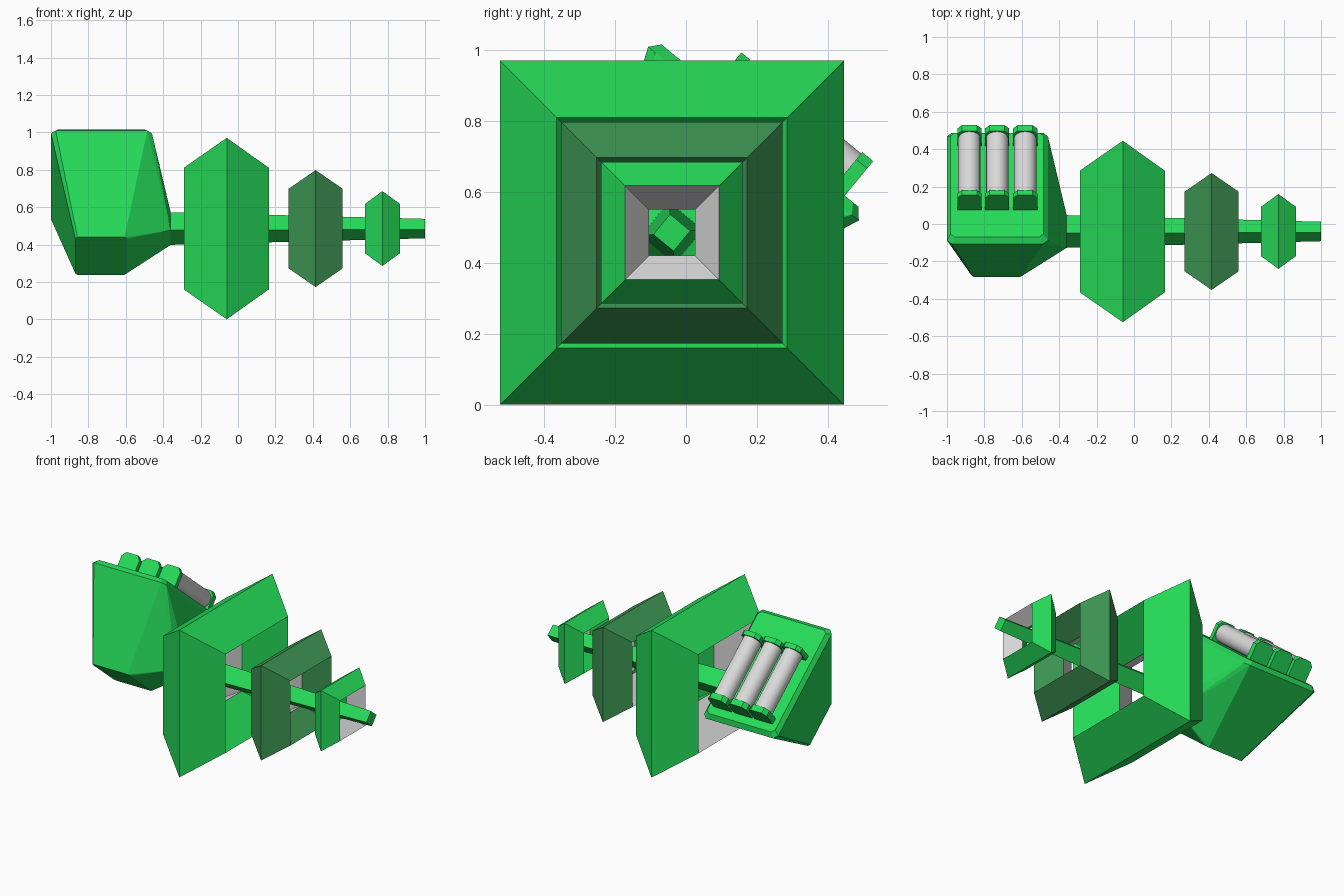
import bpy, bmesh, math
from mathutils import Matrix, Vector

if "Cube" in bpy.data.objects:
    bpy.data.objects.remove(bpy.data.objects["Cube"])


def material(name, rgb):
    m = bpy.data.materials.new(name)
    m.use_nodes = True
    m.diffuse_color = (*rgb, 1)
    m.node_tree.nodes["Principled BSDF"].inputs["Base Color"].default_value = (*rgb, 1)
    return m


green = material("bright green", (0.019, 0.71, 0.10))
dark = material("dull green", (0.046, 0.30, 0.085))
white = material("light grey", (0.70, 0.70, 0.70))

AXIS = Vector((0, -0.04, 0.486))          # the rod's centre line
TILTED = Matrix.Translation(AXIS) @ Matrix.Rotation(math.radians(-39.5), 4, 'X')
UPRIGHT = Matrix.Translation(AXIS)


def finish(name, bm, mats, frame):
    bmesh.ops.recalc_face_normals(bm, faces=bm.faces[:])
    mesh = bpy.data.meshes.new(name)
    bm.to_mesh(mesh)
    bm.free()
    for m in mats:
        mesh.materials.append(m)
    ob = bpy.data.objects.new(name, mesh)
    bpy.context.collection.objects.link(ob)
    ob.matrix_world = frame
    return ob


def square(x, h):
    return [(x, -h, -h), (x, h, -h), (x, h, h), (x, -h, h)]


def hull(name, points, mat):
    bm = bmesh.new()
    for p in points:
        bm.verts.new(p)
    bmesh.ops.convex_hull(bm, input=bm.verts[:])
    bmesh.ops.dissolve_limit(bm, angle_limit=0.01, verts=bm.verts[:], edges=bm.edges[:])
    return finish(name, bm, [mat], TILTED)


# Square rings with a diamond section; one inner slope is light grey
def ring(name, x0, xm, x1, mid, ridge, mat, white_band):
    bm = bmesh.new()
    section = [(x0, mid), (xm, ridge), (x1, mid), (xm, 2 * mid - ridge)]
    loops = [[bm.verts.new(p) for p in square(x, h)] for x, h in section]
    for band in range(4):
        a, b = loops[band], loops[(band + 1) % 4]
        for i in range(4):
            j = (i + 1) % 4
            f = bm.faces.new((a[i], a[j], b[j], b[i]))
            f.material_index = 1 if band == white_band else 0
    finish(name, bm, [mat, white], UPRIGHT)


FRONT_SLOPE, REAR_SLOPE = 2, 3
ring("large_ring", -0.29, -0.06, 0.165, 0.325, 0.485, green, REAR_SLOPE)
ring("middle_ring", 0.27, 0.415, 0.56, 0.2125, 0.3125, dark, REAR_SLOPE)
ring("small_ring", 0.68, 0.772, 0.865, 0.1325, 0.2, green, FRONT_SLOPE)

# Tapered square rod
hull("rod", square(-0.37, 0.062) + square(1.0, 0.037), green)


# Tapered housing with clipped corners, drawn out to meet the rod
def clipped(x0, x1, h, c, n):
    pts = []
    for s in (-1, 1):
        pts += [(x0 + c, s * h, n), (x1 - c, s * h, n),
                (x0, s * (h - c), n), (x1, s * (h - c), n)]
    return pts


hull("housing", clipped(-0.87, -0.595, 0.158, 0.012, -0.19)
     + clipped(-1.0, -0.46, 0.385, 0.025, 0.362)
     + clipped(-0.98, -0.485, 0.36, 0.02, 0.391)
     + square(-0.36, 0.062), green)

# Three canisters, each held between two clipped end plates
for k, x in enumerate((-0.88, -0.732, -0.582), 1):
    bm = bmesh.new()
    bmesh.ops.create_cone(bm, cap_ends=True, segments=16, radius1=0.06, radius2=0.06, depth=0.42,
                          matrix=Matrix.Translation((x, 0.065, 0.452)) @ Matrix.Rotation(math.pi / 2, 4, 'X'))
    tube = finish(f"canister_{k}", bm, [white], TILTED)
    bpy.ops.object.select_all(action='DESELECT')
    tube.select_set(True)
    bpy.context.view_layer.objects.active = tube
    bpy.ops.object.shade_smooth_by_angle(angle=math.radians(40))
    for label, u0, u1 in (("upper", -0.172, -0.14), ("lower", 0.27, 0.31)):
        pts = []
        for u in (u0, u1):
            for s in (-1, 1):
                pts += [(x + s * 0.065, u, 0.385), (x + s * 0.065, u, 0.49), (x + s * 0.04, u, 0.517)]
        hull(f"{label}_end_plate_{k}", pts, green)
